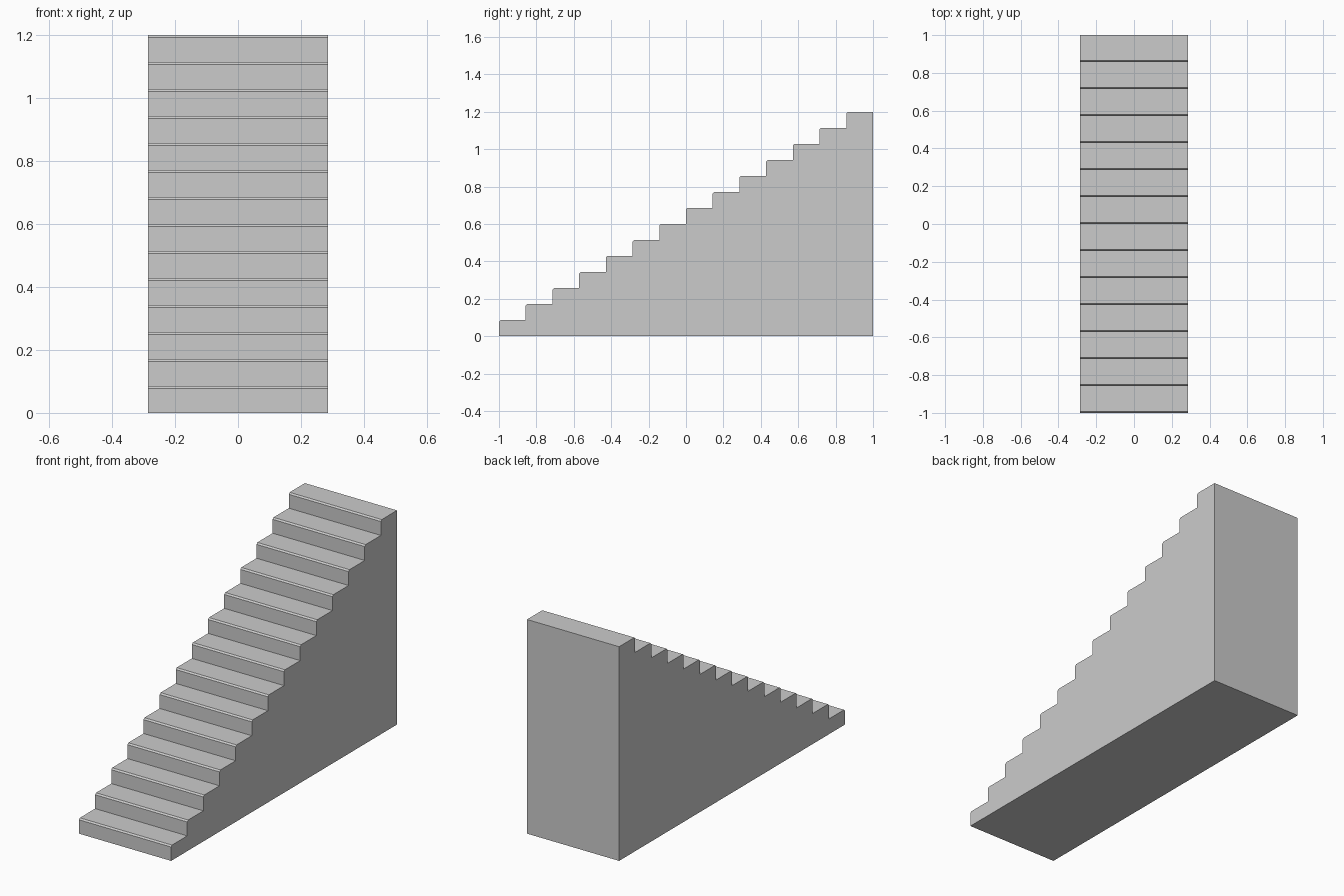
import bpy, bmesh

if "Cube" in bpy.data.objects:
    bpy.data.objects.remove(bpy.data.objects["Cube"])

STEPS = 14
LENGTH, HEIGHT, WIDTH = 2.0, 1.2, 0.571
RUN, RISE = LENGTH / STEPS, HEIGHT / STEPS
NOSE = 0.008  # chamfer on each step's front edge

# Side profile: stepped top with a chamfered nose on every step
profile = [(-1, 0)]
for i in range(STEPS):
    y, z = -1 + i * RUN, (i + 1) * RISE
    if i:
        profile.append((y, z - RISE))
    profile += [(y, z - NOSE), (y + NOSE, z)]
profile += [(1, HEIGHT), (1, 0)]

# Extrude the profile across the width
bm = bmesh.new()
side = bm.faces.new([bm.verts.new((-WIDTH / 2, y, z)) for y, z in profile])
ext = bmesh.ops.extrude_face_region(bm, geom=[side], use_keep_orig=True)
bmesh.ops.translate(bm, vec=(WIDTH, 0, 0),
                    verts=[v for v in ext["geom"] if isinstance(v, bmesh.types.BMVert)])
bmesh.ops.recalc_face_normals(bm, faces=bm.faces)

mesh = bpy.data.meshes.new("staircase")
bm.to_mesh(mesh)
bm.free()
bpy.context.collection.objects.link(bpy.data.objects.new("staircase", mesh))
